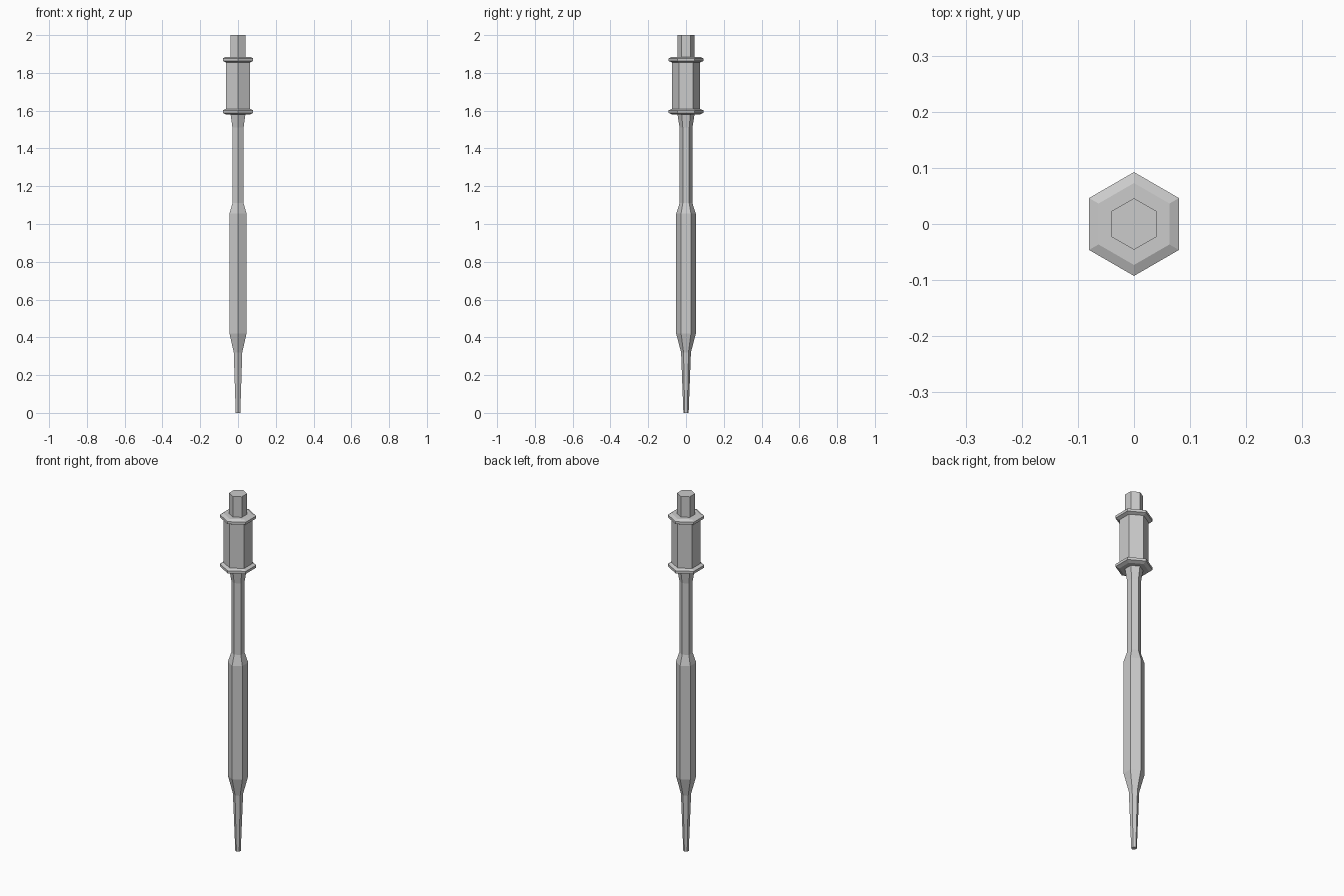
import bpy, bmesh, math

if "Cube" in bpy.data.objects:
    bpy.data.objects.remove(bpy.data.objects["Cube"])

SIDES = 6


def hex_lathe(name, profile, cap_bottom=True, cap_top=True):
    """Stack hexagonal rings (radius, z), corners pointing along +-y."""
    bm = bmesh.new()
    rings = []
    for r, z in profile:
        rings.append([bm.verts.new((r * math.cos(a), r * math.sin(a), z))
                      for a in (math.pi / 2 + i * math.tau / SIDES for i in range(SIDES))])
    for lo, hi in zip(rings, rings[1:]):
        for i in range(SIDES):
            j = (i + 1) % SIDES
            bm.faces.new((lo[i], lo[j], hi[j], hi[i]))
    if cap_bottom:
        bm.faces.new(rings[0][::-1])
    if cap_top:
        bm.faces.new(rings[-1])
    mesh = bpy.data.meshes.new(name)
    bm.to_mesh(mesh)
    bm.free()
    obj = bpy.data.objects.new(name, mesh)
    bpy.context.collection.objects.link(obj)
    return obj


def collar(z):
    """Bevelled flange profile centred on height z."""
    return [(0.073, z - 0.015), (0.0925, z - 0.007), (0.0925, z + 0.007), (0.073, z + 0.015)]


# Tapered tip, thick grip and slim neck
hex_lathe("shaft", [(0.014, 0), (0.026, 0.32), (0.052, 0.42), (0.052, 1.055),
                    (0.034, 1.11), (0.034, 1.51), (0.046, 1.585)], cap_top=False)

# Barrel with a flange at each end
hex_lathe("barrel", collar(1.595) + collar(1.87))

# Short drive stub on top
hex_lathe("top_stub", [(0.046, 1.885), (0.046, 2.0)], cap_bottom=False)
